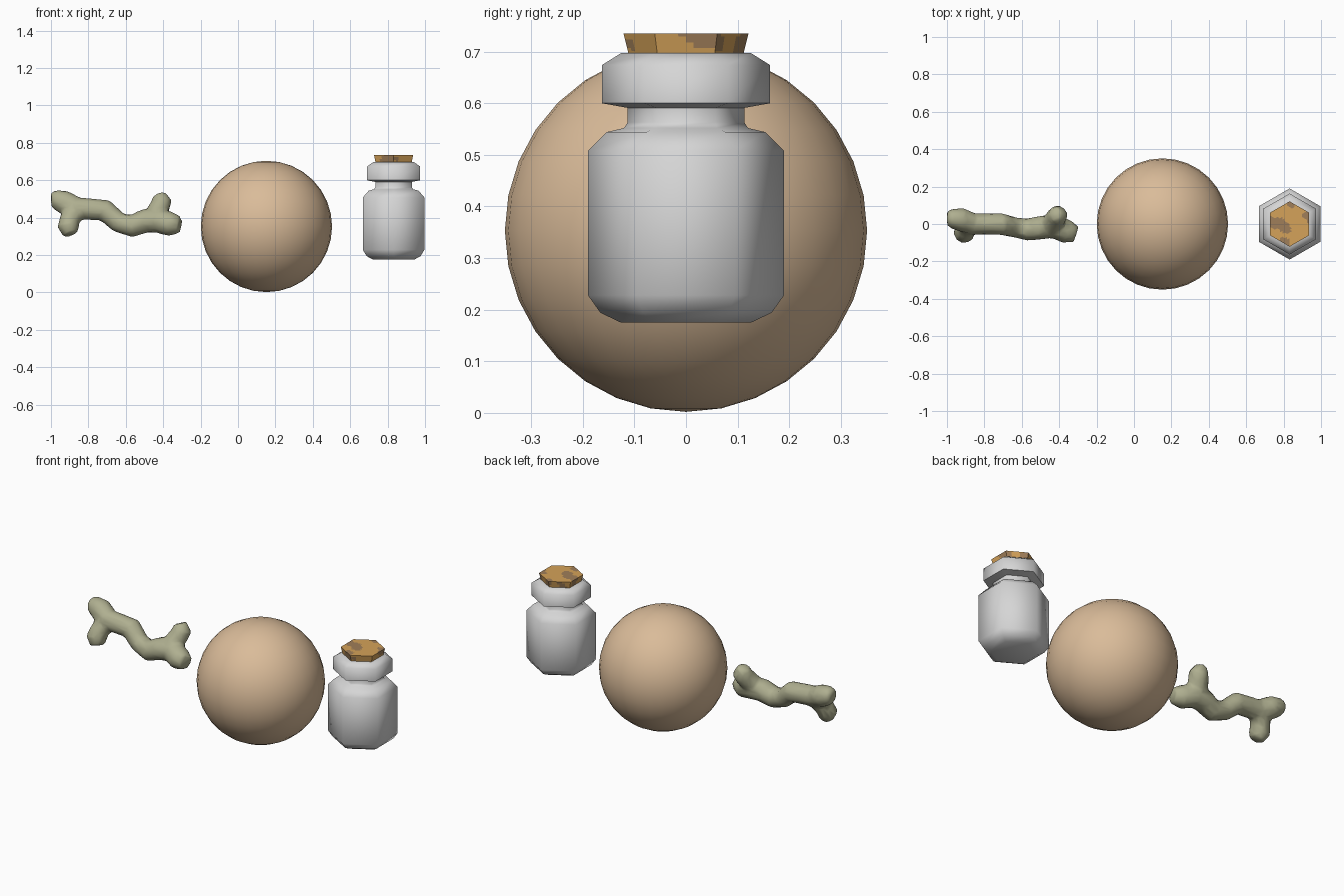
import bpy, bmesh, math
from mathutils import Vector, noise

if "Cube" in bpy.data.objects:
    bpy.data.objects.remove(bpy.data.objects["Cube"])


def material(name, r, g, b):
    m = bpy.data.materials.new(name)
    m.diffuse_color = (r, g, b, 1)
    m.use_nodes = True
    m.node_tree.nodes["Principled BSDF"].inputs["Base Color"].default_value = m.diffuse_color
    return m


TAN = material("tan", 0.70, 0.50, 0.32)
BONE = material("pale olive", 0.43, 0.43, 0.28)
GREY = material("light grey", 0.67, 0.67, 0.67)
CORK = material("cork orange", 0.66, 0.36, 0.10)
BROWN = material("cork brown", 0.35, 0.21, 0.10)


def add_object(name, bm, *mats):
    bmesh.ops.recalc_face_normals(bm, faces=bm.faces)
    mesh = bpy.data.meshes.new(name)
    bm.to_mesh(mesh)
    bm.free()
    obj = bpy.data.objects.new(name, mesh)
    for m in mats:
        mesh.materials.append(m)
    bpy.context.collection.objects.link(obj)
    return obj


def smooth(obj, degrees):
    bpy.ops.object.select_all(action='DESELECT')
    obj.select_set(True)
    bpy.context.view_layer.objects.active = obj
    bpy.ops.object.shade_smooth_by_angle(angle=math.radians(degrees))


def bridge(bm, rings):
    """Join equal rings of points into a closed skin with end caps."""
    loops = [[bm.verts.new(p) for p in ring] for ring in rings]
    n = len(loops[0])
    for a, b in zip(loops, loops[1:]):
        for i in range(n):
            j = (i + 1) % n
            bm.faces.new((a[i], a[j], b[j], b[i]))
    bm.faces.new(loops[0][::-1])
    return bm.faces.new(loops[-1])


def hex_rings(profile, x):
    """Six-sided rings with corners pointing to +y and -y."""
    angles = [math.radians(30 + 60 * i) for i in range(6)]
    return [[(x + r * math.cos(a), r * math.sin(a), z) for a in angles]
            for r, z in profile]


def tube(bm, path, sides=10):
    """Round tube through (x, y, z, radius) points."""
    pts = [Vector(p[:3]) for p in path]
    rings = []
    for i, p in enumerate(pts):
        t = (pts[min(i + 1, len(pts) - 1)] - pts[max(i - 1, 0)]).normalized()
        u = t.cross(Vector((0, 1, 0))).normalized()
        v = t.cross(u)
        rings.append([p + path[i][3] * (u * math.cos(a) + v * math.sin(a))
                      for a in (2 * math.pi * k / sides for k in range(sides))])
    bridge(bm, rings)


# Ball
bm = bmesh.new()
bmesh.ops.create_uvsphere(bm, u_segments=32, v_segments=16, radius=0.351)
bmesh.ops.translate(bm, verts=bm.verts, vec=(0.152, 0, 0.353))
smooth(add_object("ball", bm, TAN), 60)

# Bottle: hexagonal body, neck and lip
bm = bmesh.new()
bridge(bm, hex_rings([
    (0.126, 0.175), (0.166, 0.194), (0.190, 0.228), (0.190, 0.508),
    (0.154, 0.544), (0.120, 0.552), (0.113, 0.563), (0.113, 0.591),
    (0.163, 0.600), (0.163, 0.674), (0.126, 0.697)], 0.832))
smooth(add_object("bottle", bm, GREY), 62)

# Stopper: patchy cork, brown spots chosen by noise on a fine grid
bm = bmesh.new()
top = bridge(bm, hex_rings([(0.110, 0.690), (0.121, 0.735)], 0.832))
bmesh.ops.poke(bm, faces=[top])
bmesh.ops.subdivide_edges(bm, edges=bm.edges[:], cuts=7, use_grid_fill=True)
for f in bm.faces:
    c = f.calc_center_median()
    f.material_index = int(noise.noise(c * 17) > 0.1)
add_object("stopper", bm, CORK, BROWN)

# Bone: bent shaft with two knobs at each end, blended into one skin
bm = bmesh.new()
tube(bm, [(-1.0, 0.03, 0.497, 0.038), (-0.98, 0.03, 0.498, 0.052),
          (-0.93, 0.025, 0.482, 0.064), (-0.86, 0.0, 0.45, 0.060),
          (-0.78, 0.0, 0.444, 0.058), (-0.71, 0.0, 0.438, 0.060),
          (-0.64, -0.018, 0.375, 0.055), (-0.57, -0.03, 0.355, 0.061),
          (-0.50, -0.02, 0.382, 0.065), (-0.43, -0.012, 0.385, 0.066),
          (-0.36, -0.04, 0.365, 0.066), (-0.31, -0.055, 0.362, 0.045)])
tube(bm, [(-0.86, 0.0, 0.44, 0.050), (-0.90, -0.03, 0.39, 0.056),
          (-0.908, -0.048, 0.35, 0.059), (-0.897, -0.058, 0.309, 0.040)])
tube(bm, [(-0.45, -0.01, 0.40, 0.055), (-0.42, 0.03, 0.455, 0.056),
          (-0.408, 0.048, 0.487, 0.055), (-0.425, 0.055, 0.526, 0.037)])
bone = add_object("bone", bm, BONE)
mod = bone.modifiers.new("blend", 'REMESH')
mod.mode = 'VOXEL'
mod.voxel_size = 0.012
mod.use_smooth_shade = True
mod = bone.modifiers.new("soften", 'SMOOTH')
mod.factor = 0.5
mod.iterations = 4
mod = bone.modifiers.new("simplify", 'DECIMATE')
mod.ratio = 0.15
